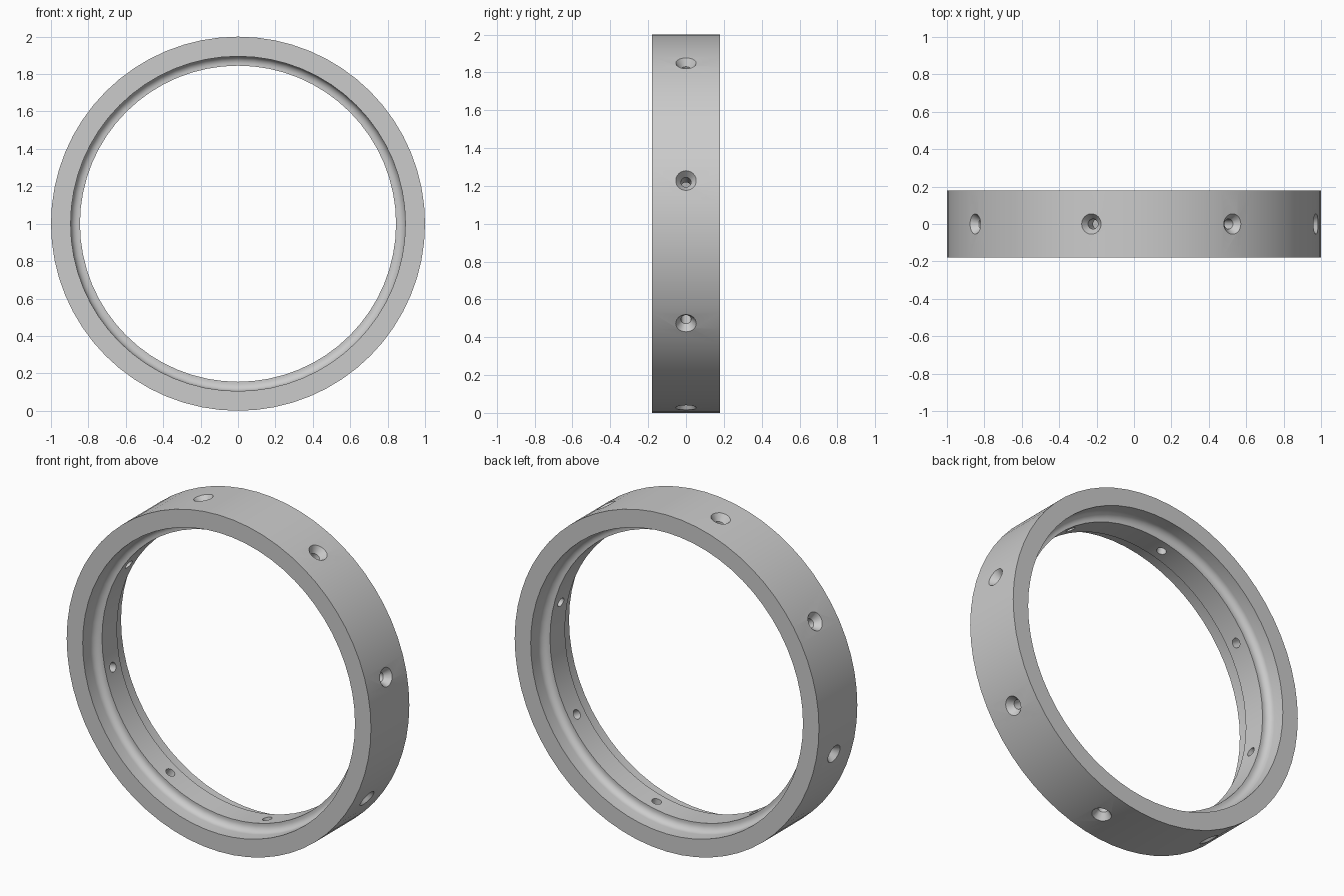
import bpy
import bmesh
from math import cos, sin, pi, radians
from mathutils import Matrix, Vector

SEGMENTS = 64
HOLES = 8

if "Cube" in bpy.data.objects:
    bpy.data.objects.remove(bpy.data.objects["Cube"], do_unlink=True)


def make_material(name, colour):
    mat = bpy.data.materials.new(name)
    mat.use_nodes = True
    mat.diffuse_color = colour
    mat.node_tree.nodes["Principled BSDF"].inputs["Base Color"].default_value = colour
    return mat


def make_object(name, bm):
    bmesh.ops.recalc_face_normals(bm, faces=bm.faces)
    mesh = bpy.data.meshes.new(name)
    bm.to_mesh(mesh)
    bm.free()
    obj = bpy.data.objects.new(name, mesh)
    bpy.context.collection.objects.link(obj)
    return obj


def bridge(bm, a, b):
    for i in range(len(a)):
        j = (i + 1) % len(a)
        bm.faces.new((a[i], a[j], b[j], b[i]))


# Cross-section (radius, y): broad hoop with a filleted ridge inside
half_width, bore, crest, ridge, fillet = 0.18, 0.895, 0.845, 0.07, 0.04
front = [(1.0, -half_width), (bore, -half_width)]
for i in range(9):
    t = i / 8 * pi / 2
    front.append((bore - fillet + fillet * cos(t), -ridge - fillet + fillet * sin(t)))
front.append((crest, -ridge))
section = front + [(r, -y) for r, y in reversed(front)]

# Ring body, swept round the y axis
bm = bmesh.new()
loops = []
for k in range(SEGMENTS):
    a = 2 * pi * k / SEGMENTS
    loops.append([bm.verts.new((r * cos(a), y, 1 + r * sin(a))) for r, y in section])
for k in range(SEGMENTS):
    bridge(bm, loops[k], loops[(k + 1) % SEGMENTS])
ring = make_object("ring", bm)
ring.data.materials.append(make_material("plain grey", (0.6, 0.6, 0.6, 1)))

# Countersunk radial screw holes (distance from axis, hole radius)
drill = [(0.78, 0.027), (0.96, 0.027), (1.03, 0.076)]
bm = bmesh.new()
for k in range(HOLES):
    turn = Matrix.Rotation(-radians(13.2 + k * 360 / HOLES), 4, "Y")
    rings = []
    for d, r in drill:
        rings.append([bm.verts.new(turn @ Vector((d, r * cos(2 * pi * i / 24), r * sin(2 * pi * i / 24)))
                                   + Vector((0, 0, 1))) for i in range(24)])
    for a, b in zip(rings, rings[1:]):
        bridge(bm, a, b)
    bm.faces.new(rings[0])
    bm.faces.new(rings[-1])
cutter = make_object("hole_cutter", bm)
cutter.hide_render = True

# Cut the holes, then discard the cutter
cut = ring.modifiers.new("holes", "BOOLEAN")
cut.operation = "DIFFERENCE"
cut.solver = "EXACT"
cut.object = cutter
bpy.ops.object.select_all(action="DESELECT")
ring.select_set(True)
bpy.context.view_layer.objects.active = ring
bpy.ops.object.modifier_apply(modifier=cut.name)
bpy.data.objects.remove(cutter, do_unlink=True)

bpy.ops.object.shade_smooth_by_angle(angle=radians(30))
